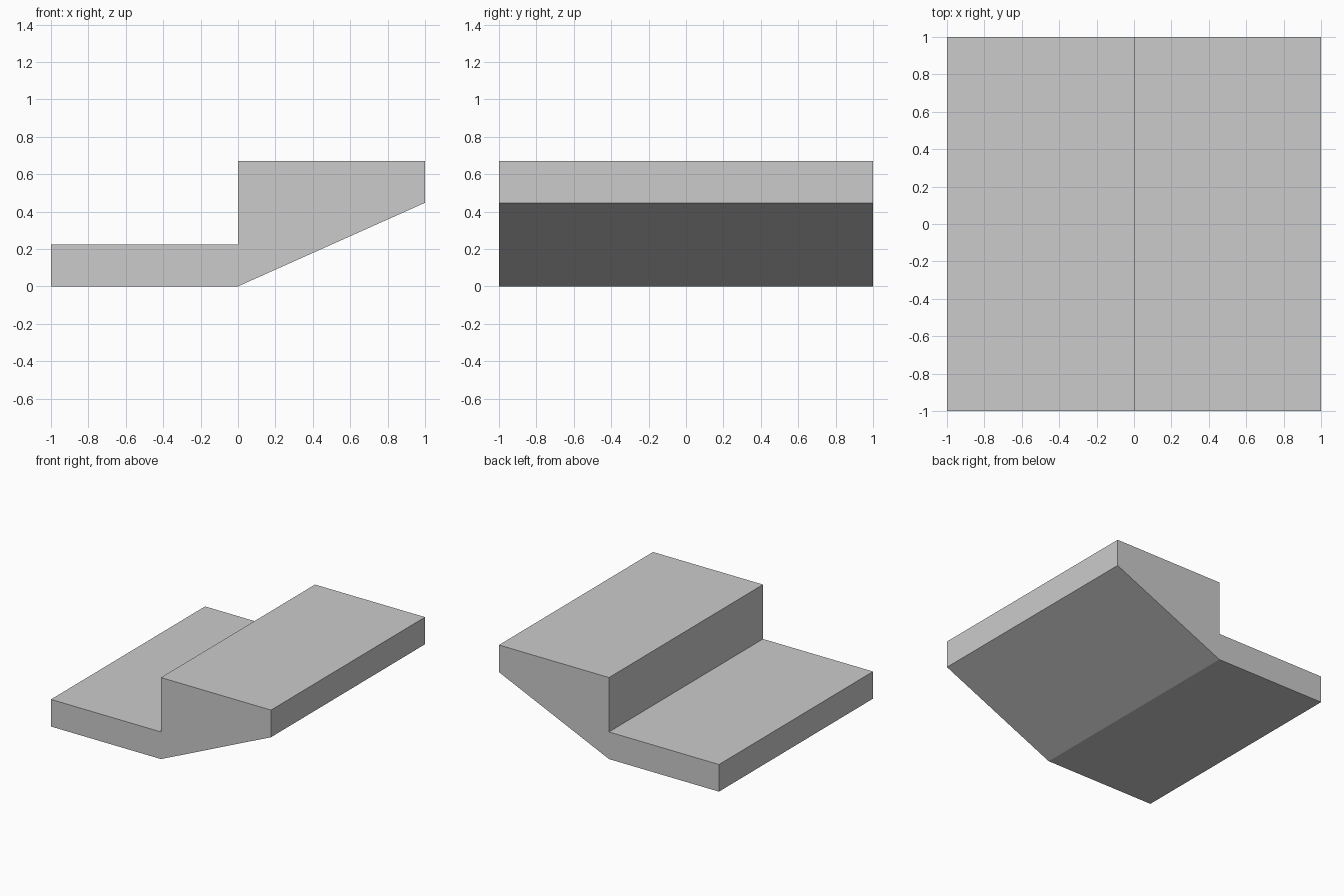
import bpy, bmesh

if "Cube" in bpy.data.objects:
    bpy.data.objects.remove(bpy.data.objects["Cube"])

# Plain grey material
grey = bpy.data.materials.new("plain grey")
grey.diffuse_color = (0.6, 0.6, 0.6, 1)
grey.use_nodes = True
grey.node_tree.nodes["Principled BSDF"].inputs["Base Color"].default_value = grey.diffuse_color

# Stepped slab: side profile (x, z) extruded along y
profile = [(-1, 0), (0, 0), (1, 0.447), (1, 0.67), (0, 0.67), (0, 0.223), (-1, 0.223)]
bm = bmesh.new()
front = bm.faces.new([bm.verts.new((x, -1, z)) for x, z in profile])
ext = bmesh.ops.extrude_face_region(bm, geom=[front])
back_verts = [g for g in ext["geom"] if isinstance(g, bmesh.types.BMVert)]
bmesh.ops.translate(bm, verts=back_verts, vec=(0, 2, 0))
bmesh.ops.recalc_face_normals(bm, faces=bm.faces)

mesh = bpy.data.meshes.new("stepped_slab")
bm.to_mesh(mesh)
bm.free()
mesh.materials.append(grey)
slab = bpy.data.objects.new("stepped_slab", mesh)
bpy.context.collection.objects.link(slab)
